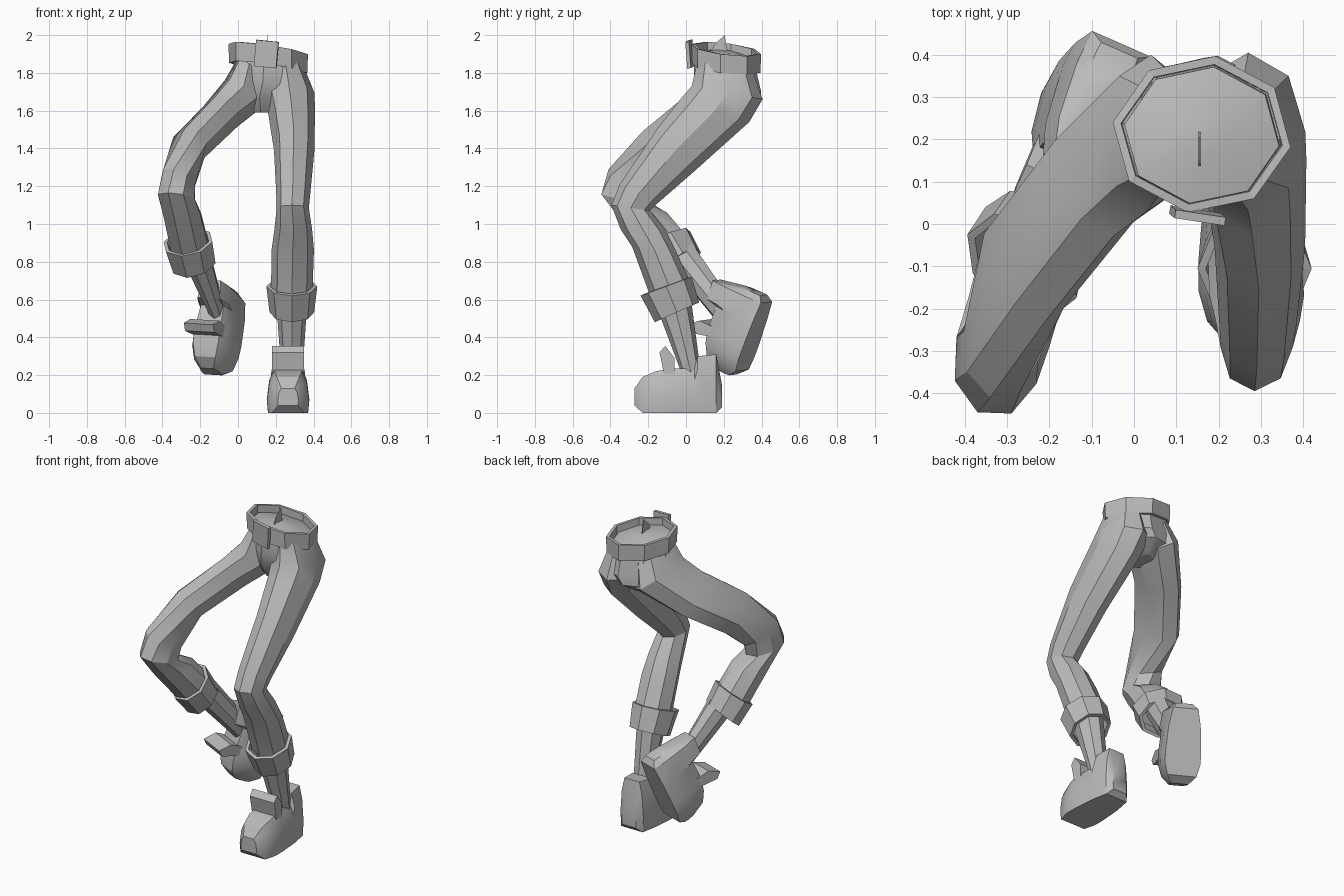
import bpy, bmesh
from math import sin, cos, radians, tau
from mathutils import Vector as V, Matrix

if "Cube" in bpy.data.objects:
    bpy.data.objects.remove(bpy.data.objects["Cube"])

grey = bpy.data.materials.new("plain grey")
grey.use_nodes = True
grey.diffuse_color = (0.5, 0.5, 0.5, 1)
grey.node_tree.nodes["Principled BSDF"].inputs["Base Color"].default_value = (0.5, 0.5, 0.5, 1)


def loft(name, rings, caps=True, smooth=30, thickness=0):
    """Skin a list of equal-length point rings."""
    bm = bmesh.new()
    rows = [[bm.verts.new(p) for p in ring] for ring in rings]
    n = len(rows[0])
    for a, b in zip(rows, rows[1:]):
        for i in range(n):
            j = (i + 1) % n
            bm.faces.new((a[i], a[j], b[j], b[i]))
    if caps:
        bm.faces.new(rows[0])
        bm.faces.new(rows[-1])
    bmesh.ops.recalc_face_normals(bm, faces=bm.faces)
    mesh = bpy.data.meshes.new(name)
    bm.to_mesh(mesh)
    bm.free()
    mesh.materials.append(grey)
    ob = bpy.data.objects.new(name, mesh)
    bpy.context.collection.objects.link(ob)
    if thickness:
        mod = ob.modifiers.new("wall", "SOLIDIFY")
        mod.thickness, mod.offset = thickness, -1
    if smooth:
        bpy.ops.object.select_all(action="DESELECT")
        ob.select_set(True)
        bpy.context.view_layer.objects.active = ob
        bpy.ops.object.shade_smooth_by_angle(angle=radians(smooth))
    return ob


def ring(front, back, w, side):
    """Eight-sided section between a front and a back point."""
    f, b = V(front), V(back)
    mid, half = (f + b) / 2, (f - b) / 2
    return [mid + half * cos(tau * k / 8) + side * w * sin(tau * k / 8) for k in range(8)]


def tube(name, sections, **kw):
    return loft(name, [ring(*s) for s in sections], **kw)


# Trouser legs, cuffs and bare lower legs: (front, back, half width, side direction)
left = V((1, 0, 0))
shin = V((.86, -.5, 0))
thigh = V((.83, -.05, -.54))
knee = V((.88, -.35, -.25))
tube("left_trouser", [
    ((.25, .06, 1.86), (.26, .35, 1.82), .09, left),
    ((.27, .03, 1.73), (.27, .405, 1.66), .135, left),
    ((.28, -.03, 1.66), (.285, .335, 1.54), .125, left),
    ((.295, -.155, 1.5), (.3, .045, 1.28), .107, left),
    ((.29, -.35, 1.21), (.295, -.15, 1.11), .09, left),
    ((.285, -.395, 1.1), (.295, -.19, 1.07), .085, left),
    ((.295, -.345, .97), (.29, -.11, .97), .1, left),
    ((.29, -.285, .88), (.29, -.05, .85), .112, left),
    ((.285, -.19, .62), (.285, .02, .7), .11, left)])
tube("right_trouser", [
    ((.06, .07, 1.85), (.08, .36, 1.8), .09, thigh),
    ((.03, .03, 1.73), (.04, .4, 1.66), .125, thigh),
    ((-.05, -.03, 1.655), (-.14, .23, 1.48), .105, thigh),
    ((-.21, -.23, 1.49), (-.31, .01, 1.32), .1, thigh),
    ((-.34, -.41, 1.29), (-.29, -.17, 1.18), .1, knee),
    ((-.37, -.445, 1.165), (-.28, -.2, 1.11), .11, shin),
    ((-.34, -.36, 1.04), (-.25, -.1, 1.06), .112, shin),
    ((-.29, -.17, .81), (-.22, 0, .94), .115, shin)])
tube("left_cuff", [((.285, -.24, .62), (.285, .03, .72), .135, left),
                   ((.285, -.165, .48), (.285, .07, .585), .118, left)],
     caps=False, smooth=0, thickness=.02)
tube("right_cuff", [((-.3, -.2, .83), (-.23, 0, .98), .15, shin),
                    ((-.27, -.11, .715), (-.2, .055, .87), .135, shin)],
     caps=False, smooth=0, thickness=.02)
tube("left_lower_leg", [((.285, -.17, .6), (.285, .02, .65), .085, left),
                        ((.285, -.02, .2), (.285, .08, .2), .055, left)])
tube("right_lower_leg", [((-.26, -.11, .82), (-.2, .03, .9), .085, shin),
                         ((-.125, .15, .5), (-.1, .25, .58), .045, shin)])


# Pelvis joining the two legs, with a slightly domed top
def oval(x, y, z, rx, ry, tilt=1):
    angles = [radians(81) + tau * k / 8 for k in range(8)]
    return [V((x + rx * cos(a), y + ry * sin(a),
               z - tilt * (.16 * rx * cos(a) + .13 * ry * sin(a)))) for a in angles]


loft("pelvis", [oval(.16, .21, 1.915, .06, .05), oval(.16, .21, 1.885, .185, .163),
                oval(.165, .21, 1.81, .19, .17), oval(.165, .22, 1.73, .21, .18),
                oval(.14, .23, 1.66, .17, .165, .3), oval(.13, .21, 1.59, .06, .09, 0)])

# Belt, buckle and the small tab inside the waist
loft("belt", [oval(.16, .212, 1.927, .193, .167), oval(.16, .212, 1.827, .19, .165)],
     caps=False, smooth=0, thickness=.02)


def slab(name, centre, size, turn):
    quad = [(-.5, -.5), (.5, -.5), (.5, .5), (-.5, .5)]
    m = Matrix.Translation(centre) @ turn
    return loft(name, [[m @ V((a * size[0], s * size[1], b * size[2])) for a, b in quad]
                       for s in (-.5, .5)], smooth=0)


slab("buckle", (.15, .02, 1.9), (.12, .02, .14),
     Matrix.Rotation(-.15, 4, "Z") @ Matrix.Rotation(.1, 4, "Y") @ Matrix.Rotation(.06, 4, "X"))
loft("waist_tab", [[V((x, .13, 1.9)), V((x, .22, 1.9)), V((x, .205, 2)), V((x, .15, 1.95))]
                   for x in (.153, .157)], smooth=0)


# Shoes: stations run heel to toe as (forward, half width, base, top)
STATIONS = [(-.23, .05, .03, .15), (-.2, .08, 0, .31), (-.1, .1, 0, .3),
            (-.085, .102, 0, .235), (.05, .113, 0, .235), (.12, .112, 0, .22),
            (.19, .092, 0, .19), (.232, .055, .04, .13)]
TONGUE = [(.02, .2), (.02, .29), (.07, .355), (.1, .32), (.075, .2)]


def shoe(name, origin, forward, up):
    f, u = V(forward).normalized(), V(up).normalized()
    s = u.cross(f)
    u = f.cross(s)
    at = lambda x, y, z: V(origin) + s * x + f * y + u * z
    rows = []
    for y, w, lo, hi in STATIONS:
        mid = lo + (hi - lo) * .3
        upper = lo + (hi - lo) * .75
        half = [(.94 * w, lo), (w, mid), (.88 * w, upper), (.65 * w, hi)]
        rows.append([at(x, y, z) for x, z in half] + [at(-x, y, z) for x, z in half[::-1]])
    loft(name, rows)
    loft(name + "_tongue", [[at(x, y, z) for y, z in TONGUE] for x in (-.085, .085)], smooth=0)


shoe("left_shoe", (.265, -.04, 0), (0, -1, 0), (0, 0, 1))
shoe("right_shoe", (-.07, .36, .4), (-.2, -.33, -.92), (-.35, -.85, .39))
